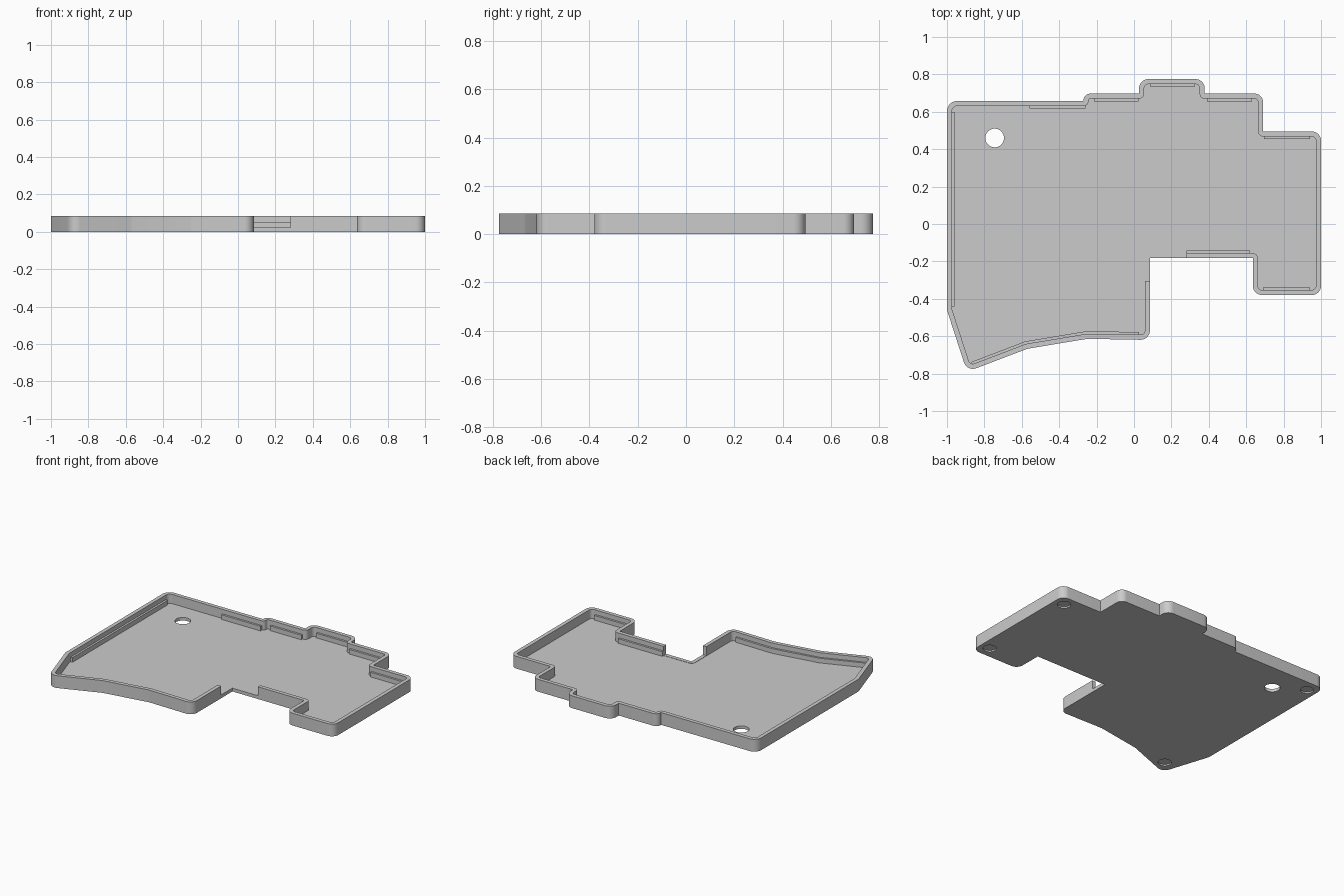
import bpy, bmesh, math
from mathutils import Vector

cube = bpy.data.objects.get("Cube")
if cube:
    bpy.data.objects.remove(cube, do_unlink=True)

HEIGHT, FLOOR, WALL = 0.085, 0.021, 0.027
LEDGE_TOP, LEDGE_IN = 0.053, 0.041

grey = bpy.data.materials.new("case grey")
grey.use_nodes = True
grey.diffuse_color = (0.6, 0.6, 0.6, 1)
grey.node_tree.nodes["Principled BSDF"].inputs["Base Color"].default_value = (0.6, 0.6, 0.6, 1)

# Outer outline, clockwise: x, y, corner radius
OUTLINE = [
    (-1, 0.658, 0.055), (-0.27, 0.658, 0), (-0.27, 0.697, 0.035),
    (0.027, 0.697, 0), (0.027, 0.775, 0.05), (0.378, 0.775, 0.05),
    (0.378, 0.697, 0), (0.69, 0.697, 0.045), (0.69, 0.495, 0),
    (1, 0.495, 0.05), (1, -0.38, 0.05), (0.635, -0.38, 0.05),
    (0.635, -0.183, 0), (0.085, -0.183, 0), (0.085, -0.62, 0.05),
    (-0.25, -0.614, 0.1), (-0.57, -0.667, 0.1), (-0.893, -0.79, 0.05),
    (-1, -0.46, 0.06),
]


def right_normal(a, b):
    d = (b - a).normalized()
    return Vector((d.y, -d.x))


def offset(points, dist, closed):
    """Shift a clockwise path inwards with mitred corners."""
    n, result = len(points), []
    for i, p in enumerate(points):
        before = points[i - 1] if closed or i else None
        after = points[(i + 1) % n] if closed or i < n - 1 else None
        n1 = right_normal(before, p) if before is not None else right_normal(p, after)
        n2 = right_normal(p, after) if after is not None else n1
        result.append(p + (n1 + n2) * dist / (1 + n1.dot(n2)))
    return result


def rounded_outline(inset):
    """Case outline moved inwards, with concentric corner arcs."""
    corners = offset([Vector(c[:2]) for c in OUTLINE], inset, True)
    n, path = len(corners), []
    for i, p in enumerate(corners):
        to_prev = (corners[i - 1] - p).normalized()
        to_next = (corners[(i + 1) % n] - p).normalized()
        convex = to_next.dot(right_normal(corners[i - 1], p)) > 0
        r = OUTLINE[i][2] + (-inset if convex else inset)
        if r < 0.002:
            path.append(p)
            continue
        half = to_prev.angle(to_next) / 2
        centre = p + (to_prev + to_next).normalized() * r / math.sin(half)
        start = p + to_prev * r / math.tan(half) - centre
        end = p + to_next * r / math.tan(half) - centre
        steps = max(2, round(math.degrees(start.angle(end)) / 10))
        for k in range(steps + 1):
            path.append(centre + start.slerp(end, k / steps).normalized() * r)
    return path


def prism(name, points, z0, z1):
    bm = bmesh.new()
    face = bm.faces.new([bm.verts.new((p[0], p[1], z0)) for p in points])
    top = bmesh.ops.extrude_face_region(bm, geom=[face], use_keep_orig=True)["geom"]
    bmesh.ops.translate(bm, vec=(0, 0, z1 - z0),
                        verts=[v for v in top if isinstance(v, bmesh.types.BMVert)])
    bmesh.ops.recalc_face_normals(bm, faces=bm.faces)
    mesh = bpy.data.meshes.new(name)
    bm.to_mesh(mesh)
    bm.free()
    mesh.materials.append(grey)
    obj = bpy.data.objects.new(name, mesh)
    bpy.context.collection.objects.link(obj)
    return obj


def circle(x, y, r, sides=32):
    return [(x + r * math.cos(math.tau * k / sides), y + r * math.sin(math.tau * k / sides))
            for k in range(sides)]


def activate(obj):
    bpy.ops.object.select_all(action='DESELECT')
    obj.select_set(True)
    bpy.context.view_layer.objects.active = obj


def cut(target, cutter):
    mod = target.modifiers.new("cut", 'BOOLEAN')
    mod.operation, mod.solver, mod.object = 'DIFFERENCE', 'EXACT', cutter
    activate(target)
    bpy.ops.object.modifier_apply(modifier=mod.name)
    bpy.data.objects.remove(cutter, do_unlink=True)


# Tray with hollow interior
tray = prism("case_tray", rounded_outline(0), 0, HEIGHT)
cut(tray, prism("pocket", rounded_outline(WALL), FLOOR, 0.2))

# Opening in the wall at the inner front corner
gap = [(0.04, -0.305), (0.2, -0.305), (0.2, -0.19), (0.28, -0.19), (0.28, -0.13), (0.04, -0.13)]
cut(tray, prism("wall_gap", gap, FLOOR + 0.002, 0.2))

# Round through hole and shallow foot recesses underneath
cut(tray, prism("button_hole", circle(-0.745, 0.46, 0.05), -0.1, 0.1))
for x, y in [(-0.93, 0.58), (-0.83, -0.69), (0.93, -0.3), (0.925, 0.42)]:
    cut(tray, prism("foot_recess", circle(x, y, 0.042), -0.1, 0.01))
activate(tray)
bpy.ops.object.shade_smooth_by_angle(angle=math.radians(30))

# Support ledges inside the walls, given by their run along the outer wall
LEDGES = {
    "left_end_ledge": [(-1, -0.44), (-1, 0.6)],
    "back_ledge_outer": [(-0.56, 0.658), (-0.26, 0.658)],
    "back_ledge_step": [(-0.215, 0.697), (0.025, 0.697)],
    "back_ledge_peak": [(0.085, 0.775), (0.325, 0.775)],
    "back_ledge_inner": [(0.39, 0.697), (0.63, 0.697)],
    "back_ledge_low": [(0.695, 0.495), (0.94, 0.495)],
    "front_ledge_low": [(0.94, -0.38), (0.69, -0.38)],
    "front_ledge_notch": [(0.62, -0.183), (0.28, -0.183)],
    "front_ledge_curve": [(0.025, -0.619), (-0.25, -0.614), (-0.57, -0.667), (-0.855, -0.776)],
}
for name, run in LEDGES.items():
    run = [Vector(p) for p in run]
    outer, inner = offset(run, WALL - 0.005, False), offset(run, LEDGE_IN, False)
    prism(name, outer + inner[::-1], FLOOR - 0.003, LEDGE_TOP)
